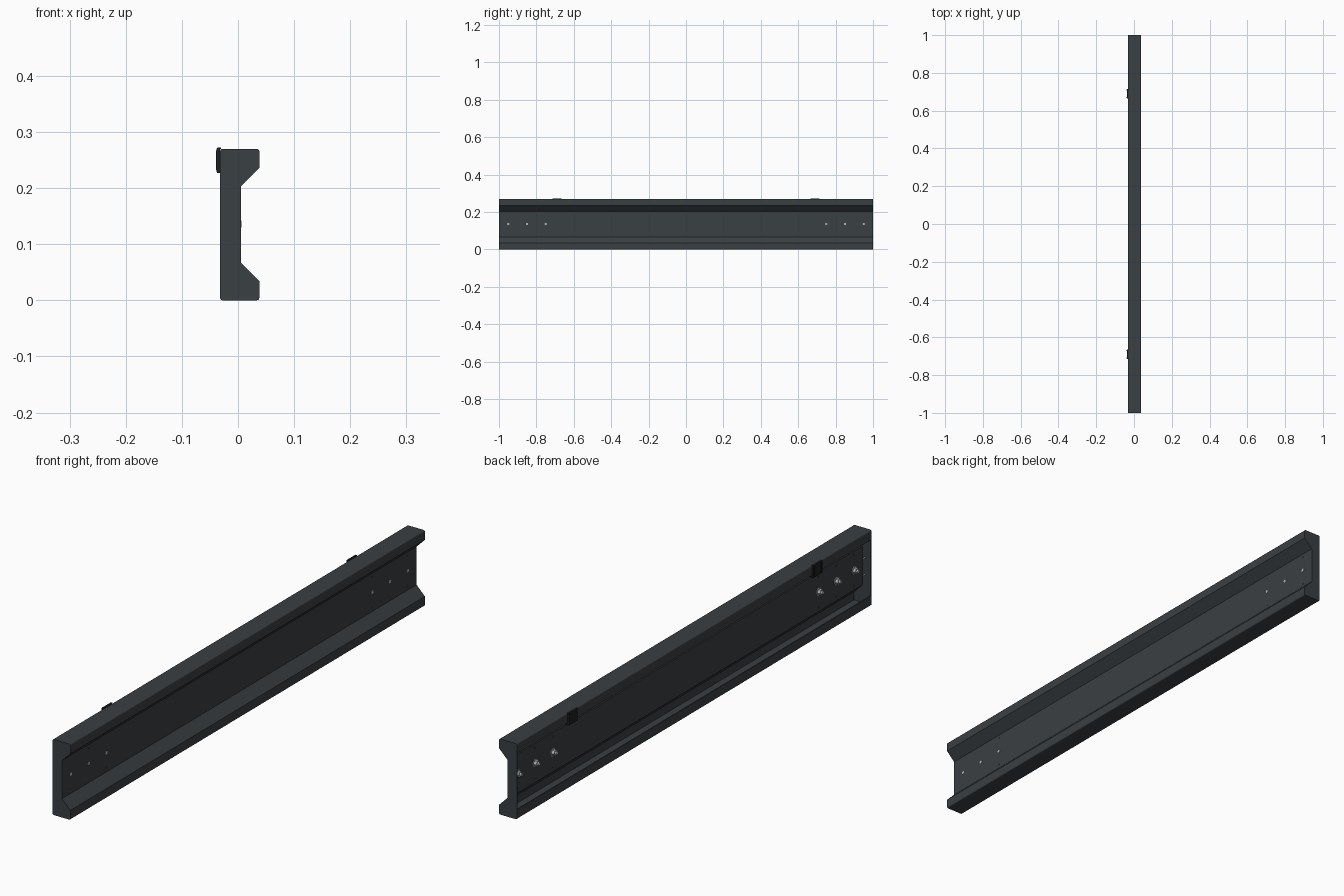
import bpy, bmesh, math
from mathutils import Vector

if "Cube" in bpy.data.objects:
    bpy.data.objects.remove(bpy.data.objects["Cube"])

def material(name, rgb):
    m = bpy.data.materials.new(name)
    m.diffuse_color = (*rgb, 1)
    m.use_nodes = True
    m.node_tree.nodes["Principled BSDF"].inputs["Base Color"].default_value = m.diffuse_color
    return m

STEEL = material("dark_steel", (0.042, 0.050, 0.055))
BLACK = material("black_plastic", (0.012, 0.013, 0.014))
SILVER = material("bolt_silver", (0.45, 0.47, 0.48))
T = 0.004  # sheet thickness

def finish(name, bm, mat):
    bmesh.ops.recalc_face_normals(bm, faces=bm.faces)
    me = bpy.data.meshes.new(name)
    bm.to_mesh(me)
    bm.free()
    me.materials.append(mat)
    ob = bpy.data.objects.new(name, me)
    bpy.context.collection.objects.link(ob)
    return ob

def rounded(points, ids, r, seg=3):
    """Replace right-angle corners by small arcs."""
    out = []
    for i, p in enumerate(points):
        p = Vector(p)
        if i not in ids:
            out.append(p)
            continue
        a = (Vector(points[i - 1]) - p).normalized() * r
        b = (Vector(points[(i + 1) % len(points)]) - p).normalized() * r
        c = p + a + b
        for k in range(seg + 1):
            t = k / seg * math.pi / 2
            out.append(c - b * math.cos(t) - a * math.sin(t))
    return out

def inset_line(pts, d):
    """Mitred offset to the right-hand side of an open line."""
    out = []
    for i, p in enumerate(pts):
        dirs = []
        if i > 0:
            dirs.append((p - pts[i - 1]).normalized())
        if i < len(pts) - 1:
            dirs.append((pts[i + 1] - p).normalized())
        n = [Vector((v.y, -v.x)) for v in dirs]
        m = sum(n, Vector((0, 0))).normalized()
        out.append(p + m * d / m.dot(n[0]))
    return out

def prism(name, outline, y0, y1, mat):
    bm = bmesh.new()
    f = bm.faces.new([bm.verts.new((p[0], y0, p[1])) for p in outline])
    ext = bmesh.ops.extrude_face_region(bm, geom=[f])
    vs = [g for g in ext["geom"] if isinstance(g, bmesh.types.BMVert)]
    bmesh.ops.translate(bm, verts=vs, vec=(0, y1 - y0, 0))
    return finish(name, bm, mat)

def cylinder(name, x0, x1, y, z, r, sides, mat, axis="X"):
    bpy.ops.mesh.primitive_cylinder_add(
        vertices=sides, radius=r, depth=abs(x1 - x0),
        location=((x0 + x1) / 2, y, z), rotation=(0, math.pi / 2, 0))
    ob = bpy.context.object
    if axis == "Y":
        ob.location = (z, (x0 + x1) / 2, y)
        ob.rotation_euler = (math.pi / 2, 0, 0)
    ob.name = name
    ob.data.materials.append(mat)
    bpy.ops.object.shade_smooth_by_angle(angle=math.radians(35))
    return ob

# Folded sheet rail, open towards -x with a lip on each flange
section = [(-0.032, 0.235), (-0.032, 0.27), (0.038, 0.27), (0.038, 0.236),
           (0.005, 0.203), (0.005, 0.067), (0.038, 0.034), (0.038, 0),
           (-0.032, 0), (-0.032, 0.035)]
outer = rounded(section, (1, 2, 7, 8), 0.0045)
inner = inset_line(outer, T)
prism("rail", outer + inner[::-1], -0.999, 0.999, STEEL)

for s, side in ((-1, "front"), (1, "back")):
    # End plate filling the section
    prism(side + "_end_plate", outer, s * (1 - T), s * 1.0, STEEL)
    for z in (0.105, 0.165):
        cylinder(side + "_end_rivet", s * (0.9945 - T), s * (1 - T), z, -0.008,
                 0.003, 12, SILVER, "Y")

    # Web bolts: shank, washer and hex nut, with small rivets above and below
    for y in (0.75, 0.85, 0.95):
        cylinder("bolt_shank", -0.017, 0.006, s * y, 0.136, 0.006, 16, SILVER)
        cylinder("bolt_washer", -0.001, 0.001, s * y, 0.136, 0.014, 24, SILVER)
        cylinder("bolt_nut", -0.011, -0.001, s * y, 0.136, 0.011, 6, SILVER)
        for z in (0.081, 0.191):
            cylinder("web_rivet", -0.0005, 0.0055, s * y, z, 0.003, 12, STEEL)

    # Clip gripping the upper lip
    clip = [(-0.038, 0.227), (-0.038, 0.272), (-0.030, 0.272), (-0.030, 0.2701),
            (-0.0325, 0.2701), (-0.0325, 0.233), (-0.025, 0.233),
            (-0.025, 0.227)]
    prism(side + "_clip", rounded(clip, (0, 1), 0.002),
          s * 0.69 - 0.025, s * 0.69 + 0.025, BLACK)
    for dy in (-0.02, 0.02):
        prism(side + "_clip_rib", [(-0.0395, 0.232), (-0.0395, 0.267),
                                   (-0.037, 0.267), (-0.037, 0.232)],
              s * 0.69 + dy - 0.003, s * 0.69 + dy + 0.003, BLACK)
